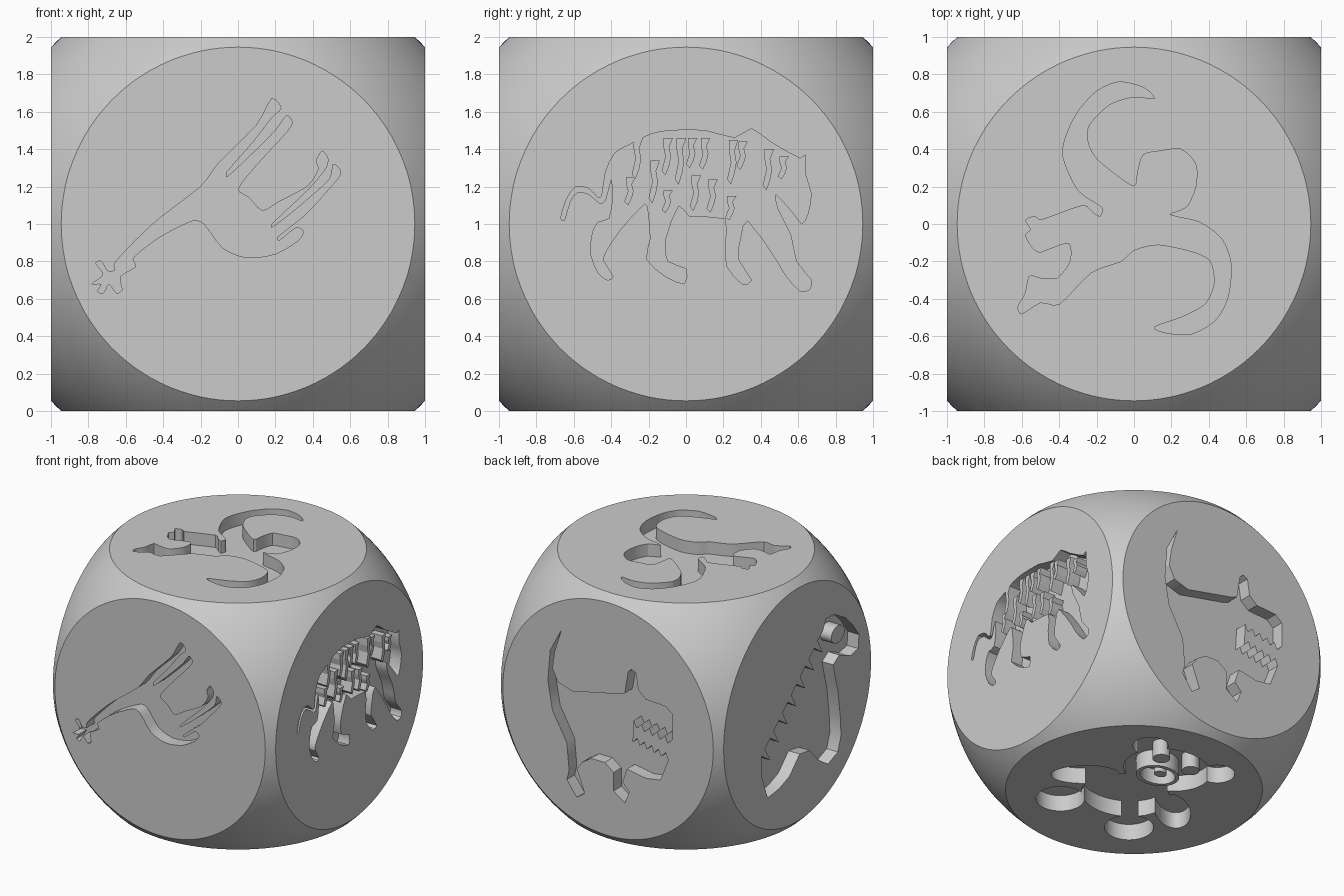
import bpy
import bmesh
import math
from mathutils import Matrix, Vector

if "Cube" in bpy.data.objects:
    bpy.data.objects.remove(bpy.data.objects["Cube"], do_unlink=True)

CENTRE = Vector((0, 0, 1))
UP, NORTH = Vector((0, 0, 1)), Vector((0, 1, 0))
FRONT, BACK = Vector((0, -1, 0)), Vector((0, 1, 0))
PLUS_X, MINUS_X = Vector((1, 0, 0)), Vector((-1, 0, 0))
DEPTH = 0.1

stone = bpy.data.materials.new("light grey stone")
stone.use_nodes = True
GREY = (0.6, 0.6, 0.6, 1)
stone.diffuse_color = GREY
stone.node_tree.nodes["Principled BSDF"].inputs["Base Color"].default_value = GREY


# ---- helpers ----
def add_object(name, bm):
    mesh = bpy.data.meshes.new(name)
    bmesh.ops.recalc_face_normals(bm, faces=bm.faces)
    bm.to_mesh(mesh)
    bm.free()
    mesh.materials.append(stone)
    obj = bpy.data.objects.new(name, mesh)
    bpy.context.collection.objects.link(obj)
    return obj


def combine(target, tool, operation):
    """Apply a boolean to the target and discard the tool."""
    tool.hide_render = True
    mod = target.modifiers.new("cut", "BOOLEAN")
    mod.operation, mod.solver, mod.object = operation, "EXACT", tool
    bpy.context.view_layer.objects.active = target
    bpy.ops.object.modifier_apply(modifier=mod.name)
    bpy.data.objects.remove(tool, do_unlink=True)


def prism(name, normal, outline, low, high):
    """Extrude a flat outline along the normal of one side of the block."""
    up = NORTH if abs(normal.z) > 0 else UP
    right = up.cross(normal)
    bm = bmesh.new()
    base = [bm.verts.new(CENTRE + right * u + up * v + normal * low) for u, v in outline]
    face = bm.faces.new(base)
    grown = bmesh.ops.extrude_face_region(bm, geom=[face])["geom"]
    top = [g for g in grown if isinstance(g, bmesh.types.BMVert)]
    bmesh.ops.translate(bm, verts=top, vec=normal * (high - low))
    return add_object(name, bm)


def carve(target, normal, outline, depth=DEPTH):
    combine(target, prism("cutter", normal, outline, 1 - depth, 1 + DEPTH), "DIFFERENCE")


def island(name, normal, outline, depth=DEPTH):
    return prism(name, normal, outline, 1 - depth, 1)


def scaled(points):
    return [Vector(p) / 100 for p in points]


def smooth(points, steps=3):
    """Closed rounded curve through the points."""
    p, result = scaled(points), []
    for i in range(len(p)):
        a, b, c, d = (p[(i + k) % len(p)] for k in (-1, 0, 1, 2))
        # short tangents keep narrow tips from overshooting
        limit = (c - b).length
        m, n = (c - a) * 0.4, (d - b) * 0.4
        m, n = (t * min(1, limit / max(t.length, 1e-6)) for t in (m, n))
        for s in range(steps):
            t = s / steps
            result.append(b * (2*t**3 - 3*t**2 + 1) + m * (t**3 - 2*t**2 + t)
                          + c * (3*t**2 - 2*t**3) + n * (t**3 - t**2))
    return result


def ellipse(x, y, rx, ry, turn=0, count=40):
    spin = Matrix.Rotation(math.radians(turn), 2)
    angles = [math.tau * i / count for i in range(count)]
    return [Vector((x, y)) + spin @ Vector((rx * math.cos(a), ry * math.sin(a))) for a in angles]


def zigzag(start, end, count, height, share=1):
    """Teeth along a line, pointing to its left; share is tooth width over pitch."""
    a, b = Vector(start), Vector(end)
    step = (b - a) / count
    side = Vector((-step.y, step.x)).normalized() * height
    points = []
    for i in range(count):
        p = a + step * i
        points += [p, p + step * share / 2 + side]
        if share < 1:
            points.append(p + step * share)
    return [tuple(p) for p in points] + [tuple(b)]


# ---- block: a cube rounded off by a ball ----
bm = bmesh.new()
bmesh.ops.create_cube(bm, size=2, matrix=Matrix.Translation(CENTRE))
block = add_object("rounded_block", bm)
bm = bmesh.new()
bmesh.ops.create_uvsphere(bm, u_segments=128, v_segments=64, radius=1.3765,
                          matrix=Matrix.Translation(CENTRE))
combine(block, add_object("rounding_ball", bm), "INTERSECT")

# ---- front: long-necked grazer ----
grazer = [(-78, -32), (-72, -27), (-76, -21), (-73, -20), (-70, -25), (-66, -25), (-66, -21),
          (-55, -9), (-42, 3), (-20, 20), (-10, 33), (10, 53), (18, 67), (23, 62), (18, 57),
          (8, 44), (-6, 28), (-6, 25), (5, 35), (20, 50), (26, 58), (29, 54), (25, 48), (12, 34),
          (0, 19), (6, 14), (13, 7), (22, 12), (37, 20), (43, 29), (42, 34), (45, 39), (48, 35),
          (47, 30), (38, 19), (18, 0), (18, -2), (30, 7), (49, 24), (51, 32), (55, 27), (47, 17),
          (36, 5), (21, -7), (22, -9), (31, -2), (35, -4), (32, -9), (20, -16), (5, -18),
          (-8, -13), (-18, 0), (-24, 2), (-42, -7), (-56, -18), (-55, -23), (-63, -28),
          (-62, -35), (-65, -37), (-69, -32), (-72, -37), (-75, -36), (-73, -32)]
carve(block, FRONT, smooth(grazer))

# ---- top: long-tailed climber ----
climber = [(11, 67), (0, 68), (-13, 64), (-24, 53), (-25, 45), (-21, 36), (-12, 28), (0, 20),
           (2, 28), (5, 37), (14, 39), (25, 40), (33, 32), (33, 20), (28, 9), (19, 5), (35, 1),
           (47, -8), (52, -22), (50, -40), (43, -52), (30, -59), (16, -58), (11, -55),
           (25, -50), (38, -43), (43, -32), (41, -20), (32, -15), (13, -11), (0, -14),
           (-7, -20), (-23, -26), (-40, -43), (-50, -42), (-60, -48), (-62, -44), (-58, -37),
           (-56, -28), (-50, -29), (-41, -29), (-34, -20), (-35, -10), (-50, -15), (-54, -13),
           (-58, -6), (-55, -3), (-58, 2), (-53, 4), (-50, 2), (-27, 10), (-22, 6), (-18, 4),
           (-17, 9), (-30, 18), (-38, 36), (-36, 48), (-30, 60), (-20, 71), (-8, 76), (5, 73)]
carve(block, UP, smooth(climber))

# ---- +x side: striped walker ----
walker = [(-31, 42), (-19, 48), (-8, 50), (10, 50), (26, 46), (35, 51), (45, 44), (61, 35),
          (64, 37), (64, 26), (67, 16), (65, 5), (62, 0), (58, 5), (48, 16), (49, 8), (56, -6),
          (59, -20), (67, -30), (66, -35), (61, -36), (53, -27), (49, -20), (33, 2), (29, -8),
          (28, -19), (35, -30), (30, -32), (22, -23), (21, -11), (21, 3), (2, 4), (-4, 10),
          (-11, -8), (-10, -20), (0, -24), (-1, -32), (-11, -28), (-21, -19), (-19, -8),
          (-20, 5), (-22, 11), (-35, -3), (-43, -15), (-44, -20), (-39, -28), (-42, -30),
          (-47, -26), (-51, -16), (-50, -5), (-47, 1), (-41, 3), (-39, 15), (-40, 24),
          (-43, 13), (-46, 11), (-52, 16), (-58, 17), (-62, 12), (-65, 2), (-67, 3), (-64, 13),
          (-59, 20), (-52, 19), (-47, 14), (-45, 15), (-43, 28), (-38, 38)]
carve(block, PLUS_X, smooth(walker, 2))

# stripes left standing: position, top and bottom
stripes = [(-26, 46, 24), (-17, 34, 11), (-10, 46, 26), (-3, 46, 21), (-30, 25, 10), (3, 46, 30),
           (10, 46, 29), (5, 26, 7), (14, 24, 6), (25, 45, 21), (30, 44, 29), (44, 40, 18),
           (52, 36, 24), (-10, 18, 6), (24, 15, 2)]
for x, top, bottom in stripes:
    drop = (top - bottom) / 4
    bolt = [(x - 2, top), (x + 3, top), (x + 1, top - drop), (x + 2, top - 2 * drop),
            (x + 1, bottom + drop), (x - 1, bottom), (x - 3, bottom + drop / 2),
            (x - 1, top - 2 * drop), (x - 2, top - drop)]
    island("stripe", PLUS_X, scaled(bolt))

# ---- back: toothed hunter ----
hunter = [(-42, 61), (-52, 42), (-54, 17), (-50, -6), (-37, -29), (-35, -51), (-37, -59),
          (-28, -71), (-21, -66), (-28, -48), (-23, -41), (-15, -36), (-3, -36), (5, -42),
          (5, -57), (15, -64), (19, -54), (13, -48), (17, -36), (34, -39), (47, -37)]
hunter += zigzag((54, -19), (22, -13), 5, -5)
hunter += zigzag((23, 5), (58, -1), 5, -5)
hunter += [(58, 19), (52, 24), (34, 25), (27, 31), (25, 44), (21, 46), (18, 43), (15, 25),
           (10, 23), (-32, 14), (-45, 18), (-50, 28), (-48, 42)]
carve(block, BACK, scaled(hunter))

# ---- -x side: spiny-backed beast ----
belly = [(37, 56), (48, 55), (62, 47), (71, 38), (79, 27), (78, 16), (68, 14), (54, 20),
         (46, 15), (49, 2), (52, -8), (55, -30), (56, -46), (52, -58), (39, -63), (26, -54),
         (16, -43), (3, -41), (-10, -54), (-23, -59), (-38, -61), (-46, -40)]
carve(block, MINUS_X, scaled(belly + zigzag((-46, -24), (33, 48), 7, -13, 0.4)))
island("beast_eye", MINUS_X, ellipse(0.52, 0.375, 0.085, 0.07))

# ---- underside: seated cub ----
DOWN = -UP
CUB_DEPTH = 0.13
carve(block, DOWN, ellipse(0, 0.38, 0.34, 0.29), CUB_DEPTH)
carve(block, DOWN, ellipse(0, -0.1, 0.34, 0.3), CUB_DEPTH)
for side in (-1, 1):
    for shape in (ellipse(side * 0.32, 0.57, 0.13, 0.13),
                  ellipse(side * 0.42, -0.06, 0.25, 0.13, side * -42),
                  ellipse(side * 0.33, -0.45, 0.18, 0.18)):
        carve(block, DOWN, shape, CUB_DEPTH)
    island("cub_eye", DOWN, ellipse(side * 0.14, 0.48, 0.065, 0.065), CUB_DEPTH)
muzzle = island("cub_muzzle", DOWN, ellipse(0, 0.27, 0.17, 0.14), CUB_DEPTH)
carve(muzzle, DOWN, ellipse(0, 0.27, 0.14, 0.11), CUB_DEPTH - 0.01)
island("cub_nose", DOWN, ellipse(0, 0.3, 0.05, 0.04), CUB_DEPTH)

# ---- smooth shading on the rounded corners, crisp rims ----
bpy.ops.object.select_all(action="DESELECT")
block.select_set(True)
bpy.context.view_layer.objects.active = block
bpy.ops.object.shade_smooth_by_angle(angle=math.radians(30))
